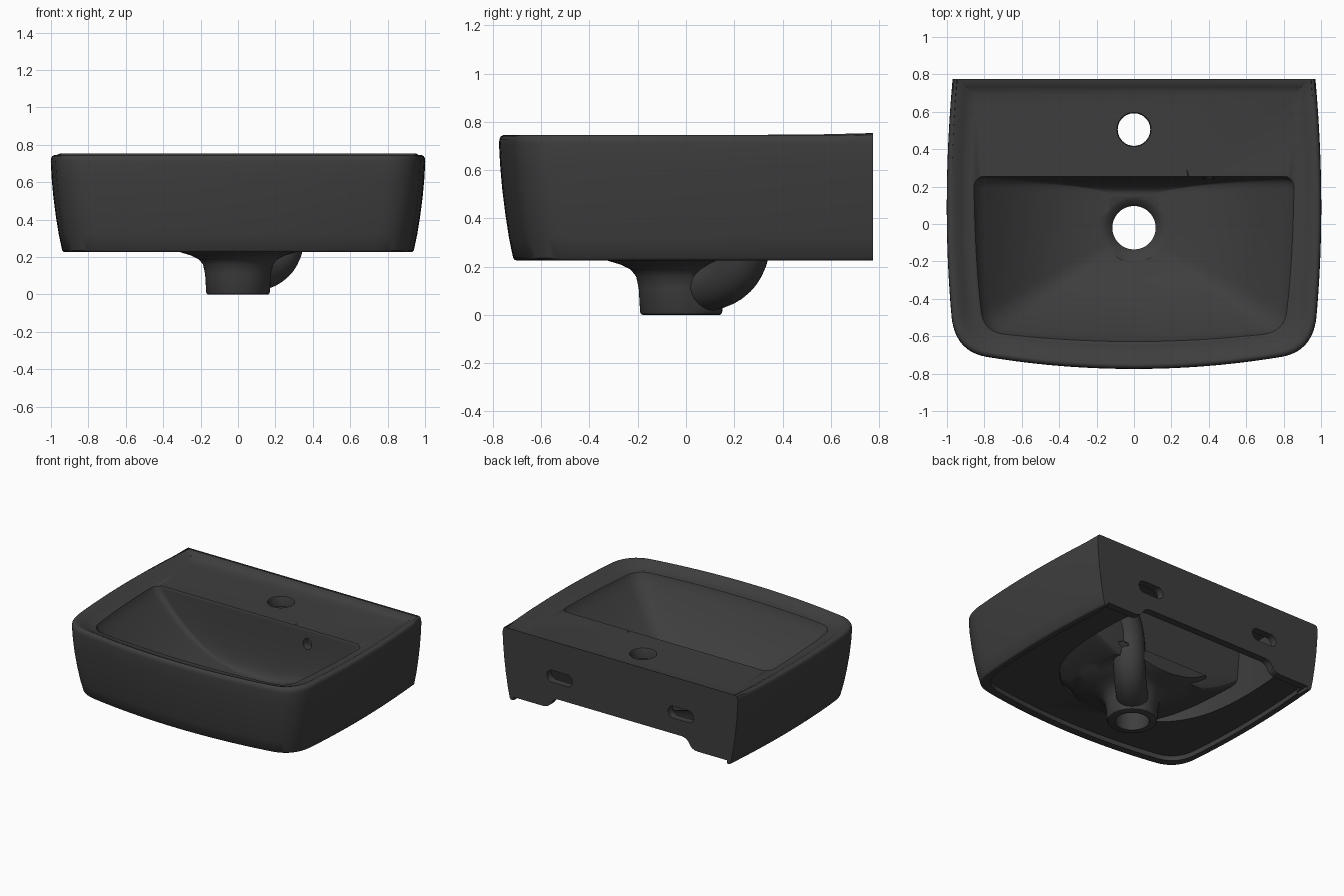
import bpy, bmesh, math
from mathutils import Vector

cube = bpy.data.objects.get("Cube")
if cube:
    bpy.data.objects.remove(cube, do_unlink=True)

glaze = bpy.data.materials.new("dark grey ceramic")
glaze.use_nodes = True
colour = (0.048, 0.048, 0.048, 1)
glaze.diffuse_color = colour
glaze.node_tree.nodes["Principled BSDF"].inputs["Base Color"].default_value = colour


def loft(name, rings):
    """Closed solid skinned through rings of equal point count."""
    bm = bmesh.new()
    loops = [[bm.verts.new(p) for p in ring] for ring in rings]
    n = len(loops[0])
    for a, b in zip(loops, loops[1:]):
        for i in range(n):
            j = (i + 1) % n
            bm.faces.new((a[i], a[j], b[j], b[i]))
    bm.faces.new(loops[0])
    bm.faces.new(loops[-1])
    bmesh.ops.recalc_face_normals(bm, faces=bm.faces)
    mesh = bpy.data.meshes.new(name)
    bm.to_mesh(mesh)
    bm.free()
    mesh.materials.append(glaze)
    obj = bpy.data.objects.new(name, mesh)
    bpy.context.collection.objects.link(obj)
    return obj


def combine(target, other, operation="DIFFERENCE"):
    mod = target.modifiers.new(other.name, "BOOLEAN")
    mod.operation = operation
    mod.solver = "EXACT"
    mod.object = other
    bpy.context.view_layer.objects.active = target
    bpy.ops.object.modifier_apply(modifier=mod.name)
    bpy.data.objects.remove(other, do_unlink=True)


def bezier(p, c, q, n):
    return [tuple((1 - t) ** 2 * a + 2 * t * (1 - t) * b + t * t * d
                  for a, b, d in zip(p, c, q)) for t in (i / n for i in range(n))]


def mirrored(half):
    return half + [(-x, y) for x, y in reversed(half) if x > 1e-5]


def lathe(name, profile, cy, n=64):
    return loft(name, [[(r * math.cos(i * math.tau / n), cy + r * math.sin(i * math.tau / n), z)
                        for i in range(n)] for r, z in profile])


def prism_y(name, points, y0, y1):
    return loft(name, [[(x, y, z) for x, z in points] for y in (y0, y1)])


def prism_z(name, points, z0, z1):
    return loft(name, [[(x, y, z) for x, y in points] for z in (z0, z1)])


# Plan outlines of the body, the bowl opening and the hollow behind the bowl
BACK = 0.775
body_plan = mirrored(bezier((.97, BACK), (1.03, .1), (.975, -.5), 20)
                     + bezier((.975, -.5), (.955, -.68), (.79, -.71), 14)
                     + bezier((.79, -.71), (.4, -.775), (0, -.775), 12) + [(0, -.775)])
bowl_plan = mirrored([(0, .25), (.4, .25)]
                     + bezier((.79, .25), (.85, .25), (.85, .19), 8)
                     + bezier((.85, .19), (.845, -.2), (.81, -.48), 12)
                     + bezier((.81, -.48), (.79, -.57), (.7, -.585), 8)
                     + bezier((.7, -.585), (.35, -.625), (0, -.625), 10) + [(0, -.625)])
hollow_plan = mirrored([(0, .72)] + bezier((.64, .72), (.68, .3), (.62, .05), 12)
                       + bezier((.62, .05), (.5, -.38), (0, -.4), 16) + [(0, -.4)])


def body_ring(z, inset):
    """Body outline drawn in from the sides and front; the top lifts slightly at the wall."""
    lift = .008 if z > .73 else 0
    return [(x * (1 - inset), BACK - (BACK - y) * (1 - inset * .62),
             z + lift * max(0, (y - .65) / (BACK - .65))) for x, y in body_plan]


def fitted(scale, back, front):
    """Body outline fitted between two depths."""
    return [(x * scale, back - (BACK - y) * (back - front) / (2 * BACK)) for x, y in body_plan]


# Tapered outer body with softened top and bottom edges
basin = loft("basin", [body_ring(z, d) for z, d in (
    (.226, .074), (.228, .068), (.236, .061), (.32, .043), (.42, .027), (.52, .014), (.62, .005),
    (.71, 0), (.728, .002), (.739, .008), (.744, .016), (.745, .022))])

# Sunken top deck, leaving a raised edge all round
combine(basin, loft("deck_cutter", [[(x, y, z) for x, y in fitted(s, b, f)] for z, s, b, f in (
    (.79, .985, .774, -.758), (.7455, .975, .772, -.752), (.738, .95, .757, -.735),
    (.722, .925, .732, -.705), (.709, .9, .705, -.675), (.705, .87, .69, -.655))]))

# Shallow recess under the body, leaving a rim
combine(basin, prism_z("under_recess", fitted(.89, .72, -.652), .15, .262))

# Dished bowl with a steep rear wall; grow thickens it into the outer shell
CY = -.02
steps = [.985, .95, .9, .84, .78, .71, .64, .57, .5, .43, .36, .29, .22, .16]


def bowl_ring(t, z, grow=0):
    return [(x * t * (1 + grow),
             CY + (y - CY) * (min(t, 1) ** .2 * max(t, 1) * (1 + 4 * grow) if y > CY
                              else t * (1 + grow)), z) for x, y in bowl_plan]


def dish(t):
    return .68 - .41 * (1 - t ** 2.4)


# Hollow around the underside of the bowl
hollow = prism_z("hollow", hollow_plan, .1, .63)
combine(hollow, loft("bowl_shell", [bowl_ring(1, .77, .07), bowl_ring(1, .63, .07)]
                     + [bowl_ring(t, dish(t) - .06, .07) for t in steps]))
combine(basin, hollow)

# Belly flaring into the drain stub, trimmed flush with the bowl's rear wall
belly = lathe("belly", [(.5, .34), (.45, .3), (.4, .266), (.34, .236), (.29, .22), (.25, .208),
                        (.21, .188), (.187, .16), (.176, .11), (.17, .01), (.166, .003), (.16, 0)], CY)
combine(belly, prism_y("belly_trim", [(-.8, .1), (.8, .1), (.8, .5), (-.8, .5)], .325, .7))
combine(basin, belly, "UNION")

# Overflow channel curving from the stub up to the bowl's rear wall
path = [Vector(p) for p in bezier((0, 0, .122), (.26, .255, .1), (.25, .245, .36), 14)
        + bezier((.25, .245, .36), (.25, .25, .5), (.37, .28, .64), 6) + [(.37, .28, .64)]]
rings = []
for i, p in enumerate(path):
    tangent = path[min(i + 1, len(path) - 1)] - path[max(i - 1, 0)]
    turn = tangent.to_track_quat("Z", "Y")
    rings.append([p + turn @ Vector((.108 * math.cos(a * math.tau / 32),
                                     .108 * math.sin(a * math.tau / 32), 0)) for a in range(32)])
combine(basin, loft("overflow_channel", rings), "UNION")

# Bowl opening with a softened lip
combine(basin, loft("bowl_cutter", [bowl_ring(1.04, .75), bowl_ring(1.02, .706), bowl_ring(1.006, .701),
                                    bowl_ring(1, .69)] + [bowl_ring(t, dish(t)) for t in steps]))

# Drain with a dished seat, and the tap hole
combine(basin, lathe("drain_cutter", [(.2, .31), (.18, .285), (.15, .268), (.13, .255),
                                      (.116, .235), (.116, -.1)], CY))
combine(basin, lathe("tap_hole_cutter", [(.1, .72), (.092, .705), (.087, .695), (.087, .5)], .505))

# Overflow opening, mounting slots and the cut-away lower wall
circle = [(math.cos(i * math.tau / 32), math.sin(i * math.tau / 32)) for i in range(32)]
combine(basin, prism_y("overflow_cutter", [(.4 + .035 * c, .6 + .04 * s) for c, s in circle], .15, .3))
for side in (-1, 1):
    slot = [(side * .5 + .045 * c + math.copysign(.06, c), .49 + .045 * s) for c, s in circle]
    combine(basin, prism_y("slot_cutter", slot, .6, .85))
edge = ([(.88, .15), (.88, .25)] + bezier((.64, .25), (.59, .25), (.57, .29), 6)
        + bezier((.57, .29), (.55, .33), (.5, .33), 6) + [(.5, .33)])
combine(basin, prism_y("wall_notch", mirrored(edge), .68, .85))

bpy.ops.object.select_all(action="DESELECT")
basin.select_set(True)
bpy.context.view_layer.objects.active = basin
bpy.ops.object.shade_smooth_by_angle(angle=math.radians(32))
